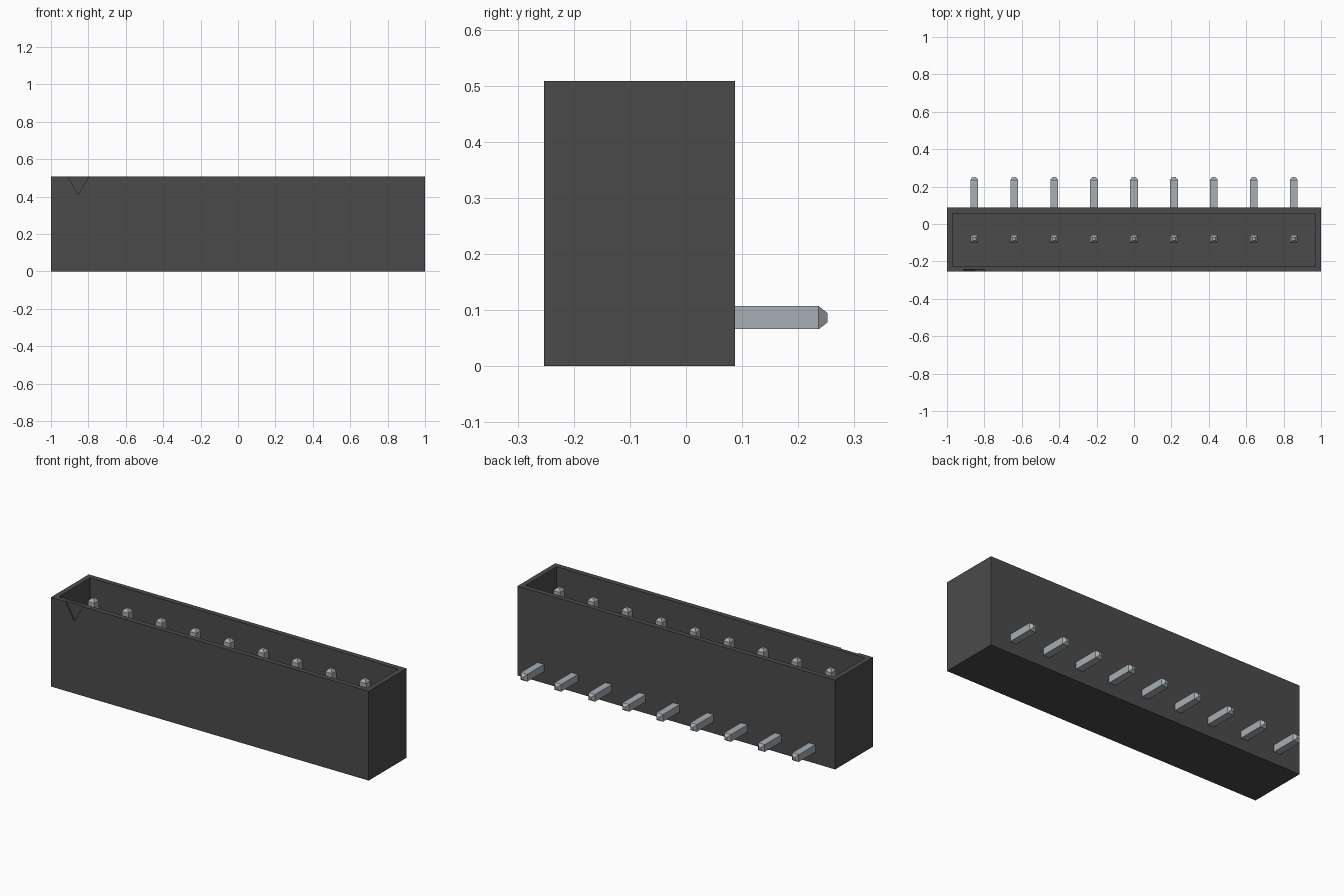
import bpy, bmesh
from mathutils import Vector

cube = bpy.data.objects.get("Cube")
if cube:
    bpy.data.objects.remove(cube, do_unlink=True)


def make_material(name, rgb):
    m = bpy.data.materials.new(name)
    m.use_nodes = True
    m.diffuse_color = (*rgb, 1)
    m.node_tree.nodes["Principled BSDF"].inputs["Base Color"].default_value = (*rgb, 1)
    return m


def make_object(name, bm, material=None):
    bmesh.ops.recalc_face_normals(bm, faces=bm.faces)
    mesh = bpy.data.meshes.new(name)
    bm.to_mesh(mesh)
    bm.free()
    obj = bpy.data.objects.new(name, mesh)
    bpy.context.collection.objects.link(obj)
    if material:
        mesh.materials.append(material)
    return obj


black = make_material("black plastic", (0.07, 0.07, 0.07))
metal = make_material("grey metal", (0.39, 0.425, 0.45))

FRONT, BACK, HEIGHT = -0.253, 0.087, 0.508
WALL, FLOOR = 0.042, 0.17
PITCH, COUNT = 0.2135, 9

# Housing: a box with an open tray sunk into its top
bm = bmesh.new()
bmesh.ops.create_cube(bm, size=1)
for v in bm.verts:
    v.co = Vector((v.co.x * 2, (FRONT + BACK) / 2 + v.co.y * (BACK - FRONT),
                   (v.co.z + 0.5) * HEIGHT))
top = max(bm.faces, key=lambda f: f.calc_center_median().z)
bmesh.ops.inset_region(bm, faces=[top], thickness=WALL)
well = bmesh.ops.extrude_discrete_faces(bm, faces=[top])["faces"][0]
for v in well.verts:
    v.co.z = FLOOR
housing = make_object("housing", bm, black)

# Shallow triangular mark for the first pin, cut into the front wall
bm = bmesh.new()
x0 = -PITCH * (COUNT - 1) / 2
tri = [(x0 - 0.062, 0.518), (x0 + 0.062, 0.518), (x0, 0.41)]
face = bm.faces.new([bm.verts.new((x, FRONT - 0.02, z)) for x, z in tri])
ext = bmesh.ops.extrude_face_region(bm, geom=[face])["geom"]
bmesh.ops.translate(bm, vec=(0, 0.0285, 0),
                    verts=[g for g in ext if isinstance(g, bmesh.types.BMVert)])
cutter = make_object("mark_cutter", bm)
cutter.hide_render = True
mod = housing.modifiers.new("first pin mark", "BOOLEAN")
mod.operation, mod.solver, mod.object = "DIFFERENCE", "EXACT", cutter
bpy.context.view_layer.objects.active = housing
bpy.ops.object.modifier_apply(modifier=mod.name)
bpy.data.objects.remove(cutter, do_unlink=True)


# Bent square pin: rings swept from the rear tip, round the bend, to the top tip
def pin_mesh(bm, x):
    h, tip, py, pz = 0.0205, 0.008, -0.08, 0.0865
    # centre y, centre z, half width in x, offset to the outer side (y, z)
    path = [(0.2525, pz, tip, (0, -tip)), (0.2365, pz, h, (0, -h)),
            (py, pz, h, (-h, -h)),
            (py, 0.460, h, (-h, 0)), (py, 0.476, tip, (-tip, 0))]
    rings = []
    for y, z, w, (oy, oz) in path:
        rings.append([bm.verts.new((x + sx * w, y + s * oy, z + s * oz))
                      for sx, s in ((-1, -1), (1, -1), (1, 1), (-1, 1))])
    for a, b in zip(rings, rings[1:]):
        for i in range(4):
            j = (i + 1) % 4
            bm.faces.new((a[i], a[j], b[j], b[i]))
    bm.faces.new(rings[0])
    bm.faces.new(rings[-1])


for n in range(COUNT):
    bm = bmesh.new()
    pin_mesh(bm, x0 + n * PITCH)
    make_object(f"pin_{n + 1}", bm, metal)
